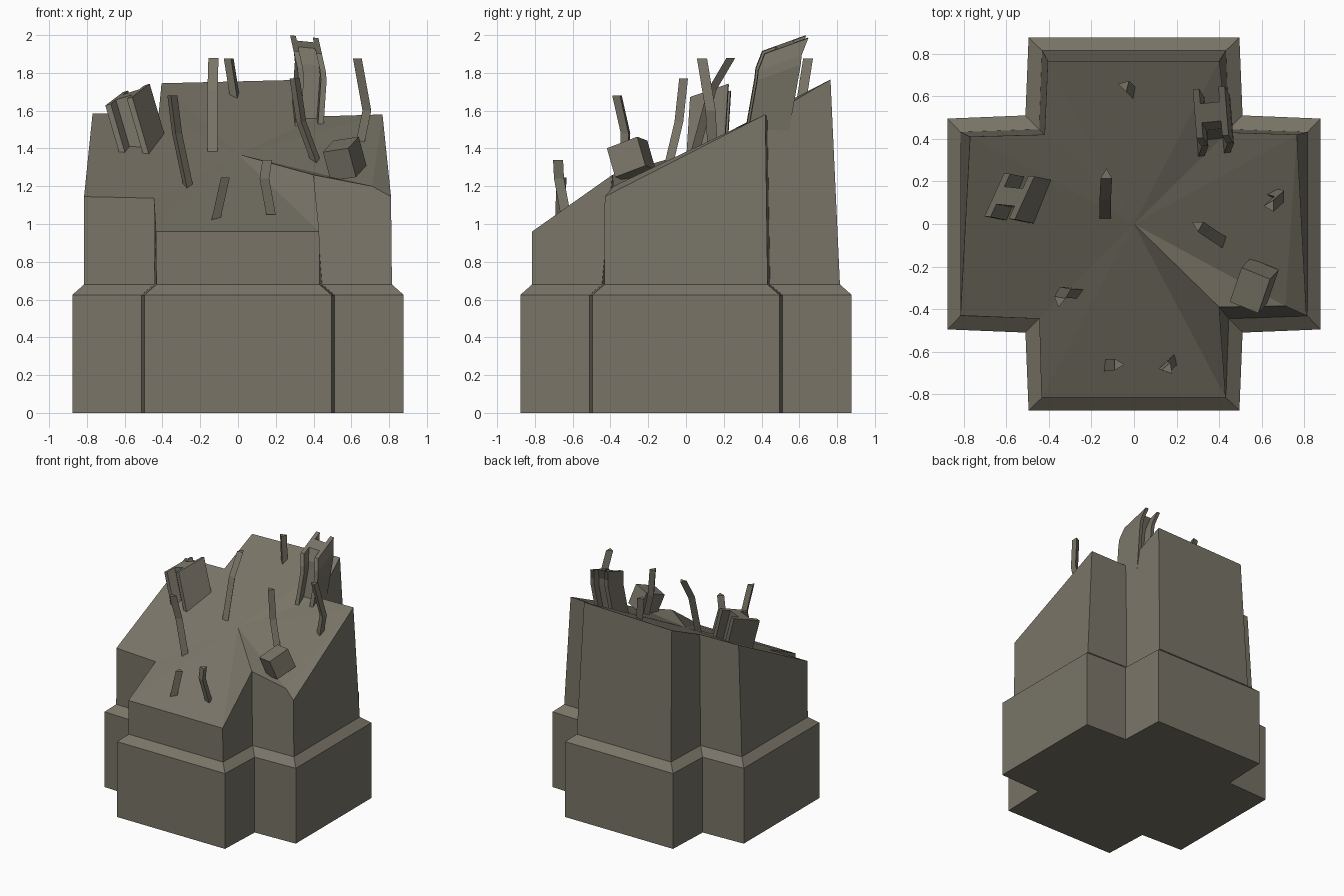
import bpy, bmesh, math
from mathutils import Vector, Euler

if "Cube" in bpy.data.objects:
    bpy.data.objects.remove(bpy.data.objects["Cube"])

# One colour: weathered grey-brown concrete
mat = bpy.data.materials.new("weathered_concrete")
mat.diffuse_color = (0.19, 0.175, 0.135, 1)
mat.use_nodes = True
mat.node_tree.nodes["Principled BSDF"].inputs["Base Color"].default_value = mat.diffuse_color


def make(name, verts, faces):
    bm = bmesh.new()
    vs = [bm.verts.new(v) for v in verts]
    for f in faces:
        bm.faces.new([vs[i] for i in f])
    bmesh.ops.recalc_face_normals(bm, faces=bm.faces)
    me = bpy.data.meshes.new(name)
    bm.to_mesh(me)
    bm.free()
    me.materials.append(mat)
    ob = bpy.data.objects.new(name, me)
    bpy.context.collection.objects.link(ob)
    return ob


def plus(end, side, inner, z):
    """Cross-shaped ring of 12 points, anticlockwise from the front left."""
    pts = []
    for k in range(4):
        c, s = round(math.cos(k * math.pi / 2)), round(math.sin(k * math.pi / 2))
        for x, y in ((-side, -end), (side, -end), (inner, -inner)):
            pts.append((x * c - y * s, x * s + y * c, z))
    return pts


# Pillar stump: cross-shaped plinth, sloped shoulder, slanting broken top
top = [(-.435, -.815, .96), (.43, -.815, .96), (.40, -.39, 1.26),
       (.81, -.43, 1.145), (.765, .42, 1.58), (.44, .43, 1.57),
       (.40, .765, 1.765), (-.405, .765, 1.745), (-.42, .42, 1.585),
       (-.77, .41, 1.585), (-.815, -.43, 1.145), (-.445, -.445, 1.137)]
verts = (plus(.877, .495, .51, 0) + plus(.877, .495, .51, .625)
         + plus(.815, .432, .445, .68) + top + [(.71, -.385, 1.2), (0, 0, 1.37)])
CHIP, MID = 48, 49
faces = [list(range(12))]
for r in (0, 12, 24):
    for i in range(12):
        j = (i + 1) % 12
        f = [r + i, r + j, r + 12 + j, r + 12 + i]
        if r == 24 and i == 2:
            f.insert(3, CHIP)          # chipped edge on the right arm
        faces.append(f)
for i in range(12):
    a, b = 36 + i, 36 + (i + 1) % 12
    if i == 2:
        faces += [(a, CHIP, MID), (CHIP, b, 40), (CHIP, 40, MID)]
    elif i != 3:
        faces.append((a, b, MID))
make("broken_pillar", verts, faces)


def sweep(name, path, section, u=(1, 0, 0), v=(0, 1, 0)):
    """Carry a flat section along a bent path, keeping its orientation."""
    u, v, n = Vector(u), Vector(v), len(section)
    vs = [Vector(p) + u * a + v * b for p in path for a, b in section]
    fs = [list(range(n)), list(range(len(vs) - n, len(vs)))]
    for k in range(len(path) - 1):
        for i in range(n):
            j = (i + 1) % n
            fs.append([k * n + i, k * n + j, k * n + n + j, k * n + n + i])
    return make(name, vs, fs)


# Bent reinforcement rods with three-sided section: (yaw, path from tip down)
rods = [
    (20, [(-.35, -.36, 1.68), (-.325, -.315, 1.48), (-.26, -.32, 1.17)]),
    (90, [(-.13, .23, 1.88), (-.135, .13, 1.71), (-.135, .04, 1.38)]),
    (45, [(-.045, .65, 1.875), (-.005, .61, 1.62)]),
    (60, [(.64, .085, 1.875), (.69, .13, 1.6), (.65, .14, 1.41)]),
    (30, [(.30, -.005, 1.77), (.335, -.03, 1.54), (.42, -.085, 1.31)]),
    (0, [(-.075, -.66, 1.245), (-.125, -.665, 1.02)]),
    (70, [(.16, -.68, 1.34), (.145, -.675, 1.24), (.18, -.64, 1.05)]),
]
for n, (yaw, path) in enumerate(rods, 1):
    tri = [(.031 * math.cos(math.radians(yaw + a)), .031 * math.sin(math.radians(yaw + a)))
           for a in (0, 120, 240)]
    sweep(f"rod_{n}", path, tri)


def i_section(depth, width, t):
    """Beam outline: two flanges along v joined by a web along u."""
    d, w, h = depth / 2, width / 2, .045
    q = [(d, -w), (d, w), (d - t, w), (d - t, h)]
    return q + [(-x, y) for x, y in reversed(q[2:])] + [(-d, w), (-d, -w)] + \
        [(-d + t, -w), (-d + t, -h), (d - t, -h), (d - t, -w)]


# Torn steel beams
sweep("tall_beam", [(.36, .42, 1.44), (.385, .485, 1.81), (.38, .49, 1.86), (.36, .525, 1.95)],
      i_section(.15, .23, .03), (1, .1, -.1), (-.08, 1, .36))
sweep("short_beam", [(-.49, .11, 1.36), (-.585, .13, 1.685)],
      i_section(.15, .22, .03), (.95, -.1, .3), (.42, .92, .32))

# Loose chunk of rubble
rot = Euler((math.radians(20), math.radians(-8), math.radians(-22))).to_matrix()
cube = [Vector((.565, -.29, 1.345)) + rot @ Vector((x * .073, y * .09, z * .082))
        for z in (-1, 1) for x, y in ((-1, -1), (1, -1), (1, 1), (-1, 1))]
make("rubble_chunk", cube, [(0, 1, 2, 3), (4, 5, 6, 7)] +
     [(i, (i + 1) % 4, 4 + (i + 1) % 4, 4 + i) for i in range(4)])
